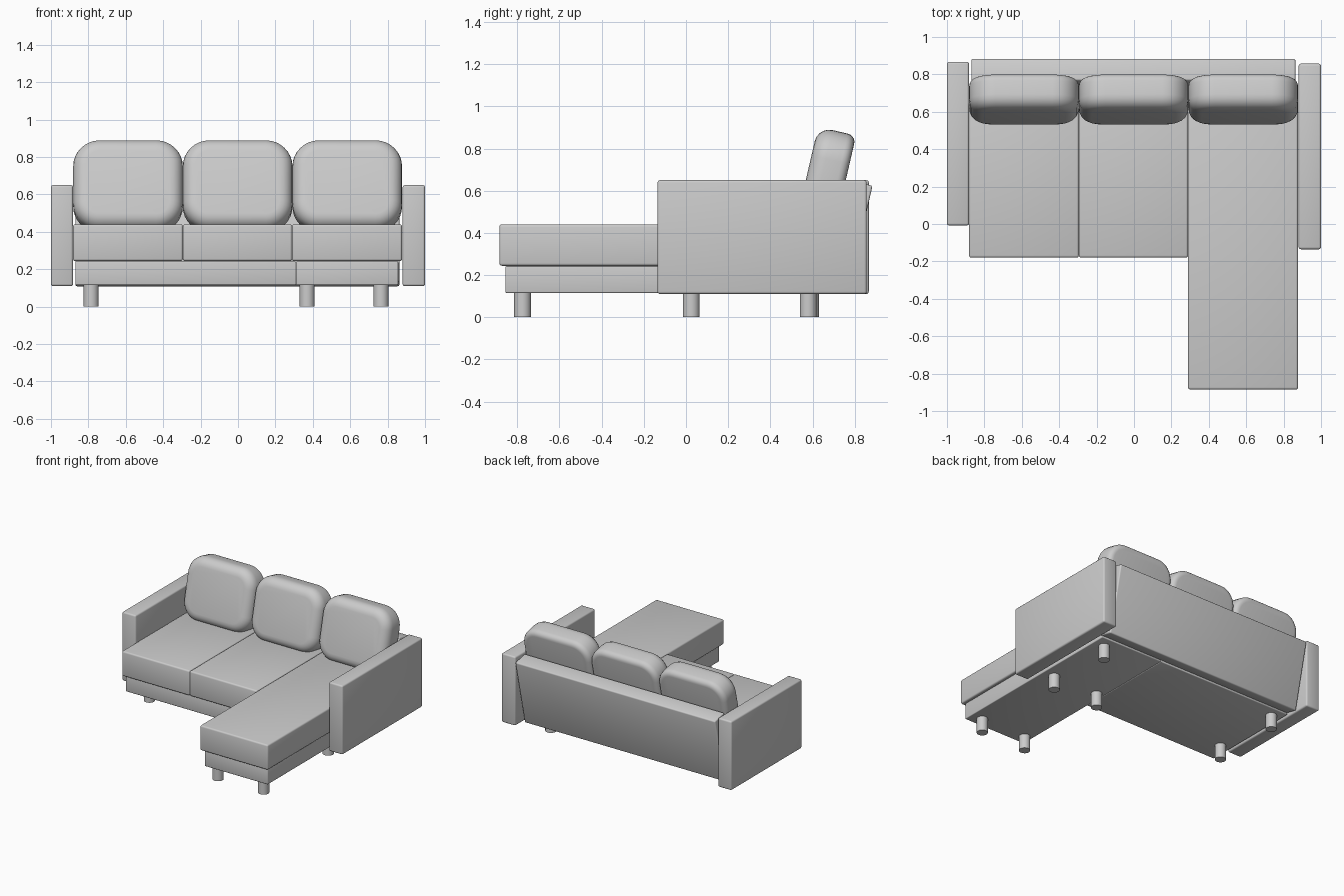
import bpy, bmesh
from math import radians, cos, sin, pi

if "Cube" in bpy.data.objects:
    bpy.data.objects.remove(bpy.data.objects["Cube"])

TILT = radians(-13)


def finish(bm, name, loc=(0, 0, 0), tilt=0):
    bmesh.ops.recalc_face_normals(bm, faces=bm.faces)
    me = bpy.data.meshes.new(name)
    bm.to_mesh(me)
    bm.free()
    ob = bpy.data.objects.new(name, me)
    bpy.context.collection.objects.link(ob)
    ob.location = loc
    ob.rotation_euler.x = tilt
    bpy.ops.object.select_all(action='DESELECT')
    ob.select_set(True)
    bpy.context.view_layer.objects.active = ob
    bpy.ops.object.shade_smooth_by_angle(angle=radians(35))
    return ob


def box(name, x, y, z, bevel=0.012, tilt=0):
    """Softly bevelled box from (min, max) ranges."""
    bm = bmesh.new()
    bmesh.ops.create_cube(bm, size=1)
    size = [r[1] - r[0] for r in (x, y, z)]
    bmesh.ops.scale(bm, vec=size, verts=bm.verts)
    bmesh.ops.bevel(bm, geom=bm.edges[:], offset=bevel, segments=3,
                    profile=0.5, affect='EDGES')
    return finish(bm, name, [(r[0] + r[1]) / 2 for r in (x, y, z)], tilt)


def pillow(name, loc, w, d, h, r=0.14, front=0.07, back=0.04):
    """Rounded-rectangle outline extruded in y, with rounded rims."""
    bm = bmesh.new()
    ring = []
    n = 8
    for q, (sx, sz) in enumerate([(1, 1), (-1, 1), (-1, -1), (1, -1)]):
        for i in range(n + 1):
            a = (q + i / n) * pi / 2
            ring.append(bm.verts.new((sx * (w / 2 - r) + r * cos(a), -d / 2,
                                      sz * (h / 2 - r) + r * sin(a))))
    face = bm.faces.new(ring)
    ext = bmesh.ops.extrude_face_region(bm, geom=[face], use_keep_orig=True)
    moved = [g for g in ext['geom'] if isinstance(g, bmesh.types.BMVert)]
    bmesh.ops.translate(bm, vec=(0, d, 0), verts=moved)
    bmesh.ops.recalc_face_normals(bm, faces=bm.faces)
    for side, off in ((-1, front), (1, back)):
        rim = [e for e in bm.edges
               if all(abs(v.co.y - side * d / 2) < 1e-5 for v in e.verts)]
        bmesh.ops.bevel(bm, geom=rim, offset=off, segments=5,
                        profile=0.5, affect='EDGES')
    return finish(bm, name, loc, TILT)


def leg(name, x, y, radius=0.04, height=0.13):
    bm = bmesh.new()
    bmesh.ops.create_cone(bm, cap_ends=True, segments=32, radius1=radius,
                          radius2=radius, depth=height)
    return finish(bm, name, (x, y, height / 2))


# base frame: main part and chaise part
box("base_main", (-0.87, 0.31), (-0.15, 0.67), (0.115, 0.242), 0.006)
box("base_chaise", (0.31, 0.857), (-0.857, 0.67), (0.115, 0.242), 0.006)

# seat cushions
box("seat_left", (-0.882, -0.295), (-0.18, 0.67), (0.244, 0.44))
box("seat_middle", (-0.295, 0.289), (-0.18, 0.67), (0.244, 0.44))
box("seat_chaise", (0.289, 0.877), (-0.885, 0.67), (0.244, 0.44))

# armrests
box("left_arm", (-1.0, -0.882), (-0.008, 0.867), (0.11, 0.65))
box("right_arm", (0.88, 1.0), (-0.135, 0.857), (0.11, 0.65))

# leaning back panel
box("back_panel", (-0.87, 0.863), (0.7065, 0.8265), (0.1135, 0.6435), 0.01, TILT)

# back cushions
for label, cx in (("left", -0.588), ("middle", -0.002), ("right", 0.584)):
    pillow("back_cushion_" + label, (cx, 0.662, 0.646), 0.586, 0.185, 0.485)

# legs
for i, (x, y) in enumerate([(-0.785, 0.025), (-0.785, 0.59), (0.37, 0.025),
                            (0.765, 0.025), (0.765, 0.58),
                            (0.37, -0.775), (0.765, -0.775)]):
    leg("leg_%d" % (i + 1), x, y)
